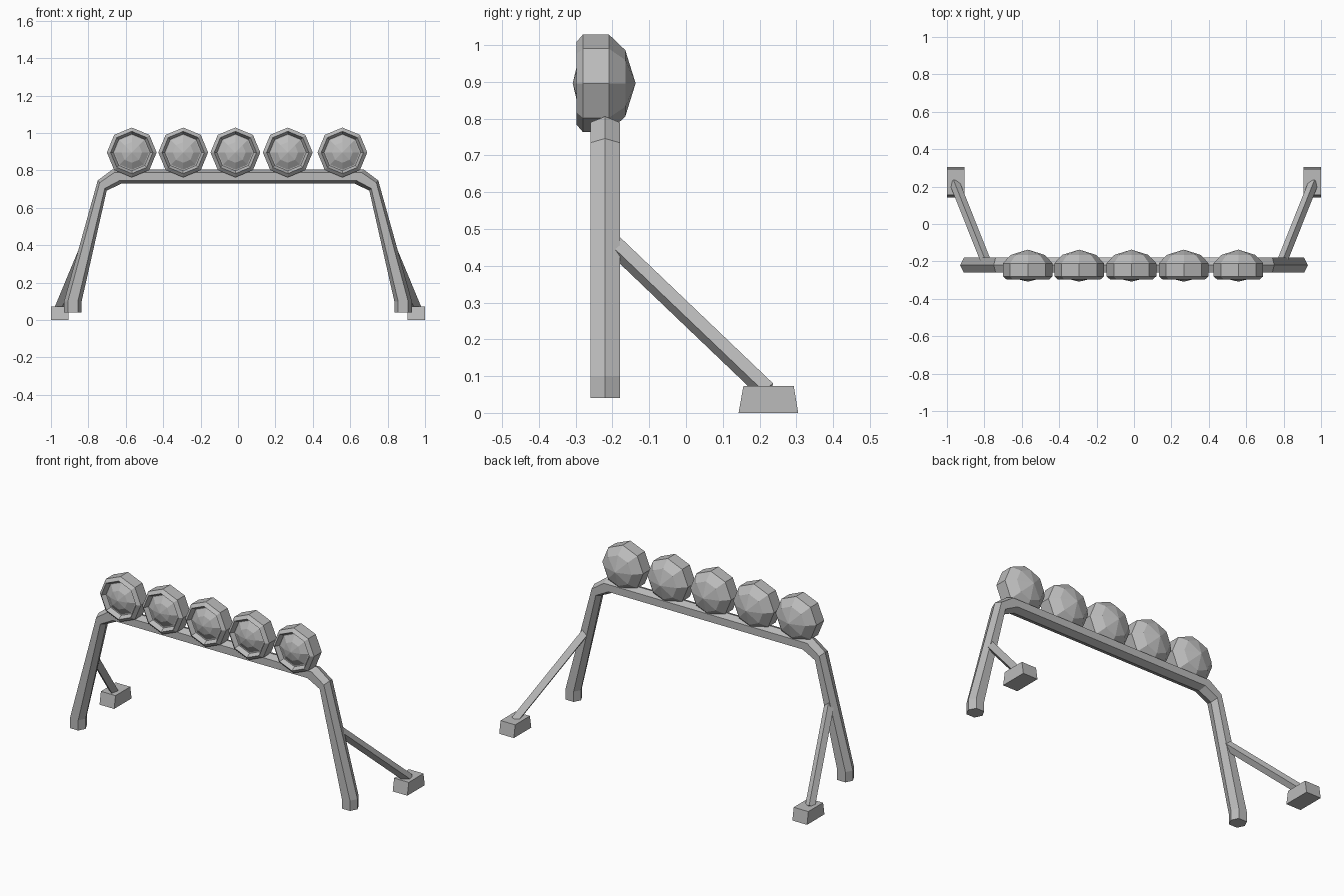
import bpy
import bmesh
from math import sin, cos, pi
from mathutils import Vector

cube = bpy.data.objects.get("Cube")
if cube:
    bpy.data.objects.remove(cube, do_unlink=True)

grey = bpy.data.materials.new("plain grey")
grey.use_nodes = True
grey.diffuse_color = (0.5, 0.5, 0.5, 1)
grey.node_tree.nodes["Principled BSDF"].inputs["Base Color"].default_value = (0.5, 0.5, 0.5, 1)


def skin(name, rings):
    """Bridge a list of point rings; a one-point ring is a tip, larger ends are capped."""
    bm = bmesh.new()
    loops = [[bm.verts.new(p) for p in ring] for ring in rings]
    for a, b in zip(loops, loops[1:]):
        n = max(len(a), len(b))
        for i in range(n):
            j = (i + 1) % n
            corners = [a[i % len(a)], a[j % len(a)], b[j % len(b)], b[i % len(b)]]
            bm.faces.new(list(dict.fromkeys(corners)))
    for end in (loops[0], loops[-1]):
        if len(end) > 2:
            bm.faces.new(end)
    bmesh.ops.recalc_face_normals(bm, faces=bm.faces)
    mesh = bpy.data.meshes.new(name)
    bm.to_mesh(mesh)
    bm.free()
    mesh.materials.append(grey)
    obj = bpy.data.objects.new(name, mesh)
    bpy.context.collection.objects.link(obj)
    return obj


# Hexagonal roll bar: centre x, z and mitre vector x, z for each bend
BAR_Y = -0.22
bends = [(0.883, 0.04, 0.047, 0), (0.883, 0.10, 0.047, 0),
         (0.726, 0.719, 0.024, 0.027), (0.646, 0.768, 0.024, 0.038)]
hexagon = [(1, 0), (0.57, 0.04), (-0.57, 0.04), (-1, 0), (-0.57, -0.04), (0.57, -0.04)]


def bar_ring(bend, side):
    x, z, mx, mz = bend
    return [(side * (x + mx * k), BAR_Y + y, z + mz * k) for k, y in hexagon]


skin("roll_bar", [bar_ring(b, 1) for b in bends] + [bar_ring(b, -1) for b in reversed(bends)])

# Rear braces and their tapered feet
for side, label in ((1, "left"), (-1, "right")):
    top = Vector((side * 0.79, -0.205, 0.466))
    foot = Vector((side * 0.959, 0.22, 0.06))
    axis = (foot - top).normalized()
    across = axis.cross(Vector((0, 0, 1))).normalized()
    up = across.cross(axis)
    section = [across * 0.027, up * 0.027, across * -0.027, up * -0.027]
    skin(label + "_brace", [[end + s for s in section] for end in (top, foot)])

    rings = [[(side * x, y, z) for x, y in ((0.905, y0), (1, y0), (1, y1), (0.905, y1))]
             for z, y0, y1 in ((0, 0.143, 0.305), (0.073, 0.156, 0.293))]
    skin(label + "_foot", rings)

# Octagonal lamps: one closed profile of y, radius from lens tip to back tip
profile = [(-0.308, 0), (-0.295, 0.055), (-0.272, 0.092), (-0.272, 0.098),
           (-0.297, 0.113), (-0.28, 0.133), (-0.21, 0.133), (-0.165, 0.09), (-0.137, 0)]
for n, x in enumerate((-0.568, -0.293, -0.014, 0.266, 0.558)):
    rings = [[(x + r * sin(i * pi / 4), y, 0.896 + r * cos(i * pi / 4))
              for i in range(8 if r else 1)] for y, r in profile]
    skin("lamp_%d" % (n + 1), rings)
